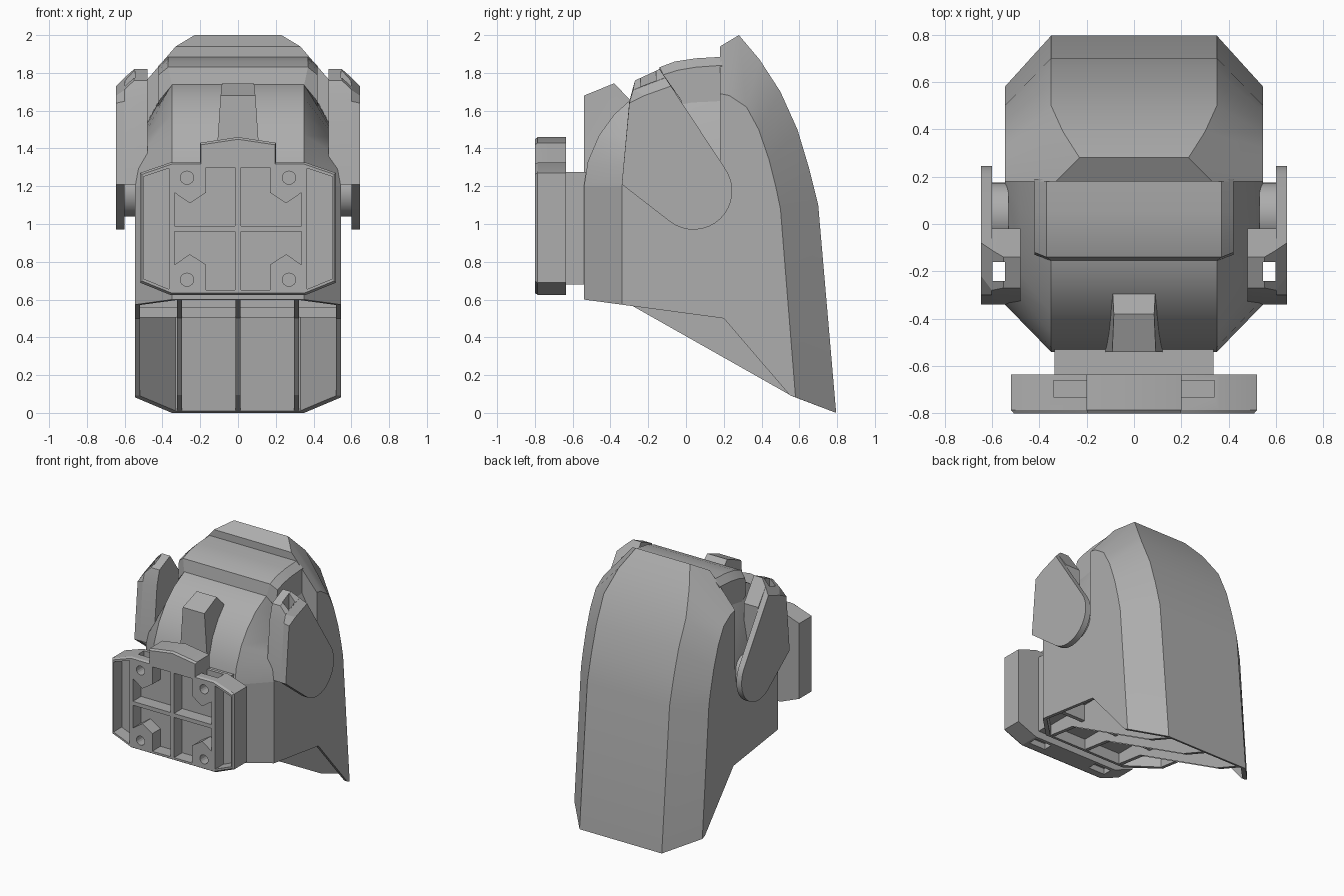
import bpy
import bmesh
from math import sin, cos, radians

default_cube = bpy.data.objects.get("Cube")
if default_cube:
    bpy.data.objects.remove(default_cube, do_unlink=True)

grey = bpy.data.materials.new("plain_grey")
grey.use_nodes = True
grey.diffuse_color = (.42, .42, .42, 1)
grey.node_tree.nodes["Principled BSDF"].inputs["Base Color"].default_value = grey.diffuse_color


def loft(name, rings):
    """Skin a closed solid through rings of equal point count."""
    bm = bmesh.new()
    loops = [[bm.verts.new(point) for point in ring] for ring in rings]
    count = len(loops[0])
    for first, second in zip(loops, loops[1:]):
        for i in range(count):
            j = (i + 1) % count
            bm.faces.new((first[i], first[j], second[j], second[i]))
    caps = [bm.faces.new(loops[0]), bm.faces.new(loops[-1])]
    bmesh.ops.triangulate(bm, faces=caps)
    bmesh.ops.recalc_face_normals(bm, faces=bm.faces)
    mesh = bpy.data.meshes.new(name)
    bm.to_mesh(mesh)
    bm.free()
    mesh.materials.append(grey)
    obj = bpy.data.objects.new(name, mesh)
    bpy.context.collection.objects.link(obj)
    return obj


def along_x(name, outline, start, end):
    return loft(name, [[(x, y, z) for y, z in outline] for x in (start, end)])


def along_y(name, outline, start, end):
    return loft(name, [[(x, y, z) for x, z in outline] for y in (start, end)])


def box(name, xs, ys, zs):
    outline = [(ys[0], zs[0]), (ys[1], zs[0]), (ys[1], zs[1]), (ys[0], zs[1])]
    return along_x(name, outline, *xs)


def chamfered(name, rows):
    """Rows pair a centre point (x, y, z) with a side point (x, y, z)."""
    centre = [row[0] for row in rows]
    side = [row[1] for row in rows]

    def flip(ring):
        return [(-x, y, z) for x, y, z in ring]
    return loft(name, [flip(side), flip(centre), centre, side])


def cut(target, cutter):
    cutter.hide_render = True
    modifier = target.modifiers.new("cut", 'BOOLEAN')
    modifier.operation = 'DIFFERENCE'
    modifier.solver = 'EXACT'
    modifier.object = cutter
    bpy.context.view_layer.objects.active = target
    bpy.ops.object.modifier_apply(modifier=modifier.name)


def remove(cutter):
    bpy.data.objects.remove(cutter, do_unlink=True)


def circle(a, b, radius, start=0, end=360, steps=24):
    angles = [radians(start + (end - start) * i / steps) for i in range(steps + (end - start < 360))]
    return [(a + radius * cos(t), b + radius * sin(t)) for t in angles]


W, C = .545, .35    # half widths at the side and at the chamfer

# Lower body
lower_body = chamfered("lower_body", [
    ((C, -.54, .6), (W, -.34, .573)), ((C, -.54, 1.2), (W, -.34, 1.2)),
    ((C, .18, 1.2), (W, .18, 1.2)), ((C, .18, .503), (W, .18, .503))])

# Rounded front dome
chamfered("front_dome", [
    ((C, -.54, 1.2), (W, -.34, 1.2)), ((C, -.52, 1.33), (.53, -.33, 1.29)),
    ((C, -.46, 1.47), (.5, -.28, 1.38)), ((C, -.38, 1.58), (.485, -.2, 1.46)),
    ((C, -.28, 1.67), (.48, -.12, 1.5)), ((C, -.15, 1.74), (.48, -.04, 1.52)),
    ((C, 0, 1.77), (.48, .06, 1.535)), ((C, .18, 1.78), (.48, .18, 1.54)),
    ((C, .18, 1.2), (W, .18, 1.2))])

# Tall back shell
back_shell = chamfered("back_shell", [
    ((.33, .18, 1.94), (W, .18, 1.69)), ((.23, .28, 2), (W, .23, 1.68)),
    ((.3, .39, 1.87), (W, .32, 1.62)), ((C, .5, 1.7), (W, .385, 1.5)),
    ((C, .59, 1.5), (W, .44, 1.34)), ((C, .65, 1.3), (W, .475, 1.2)),
    ((C, .7, 1.1), (W, .5, 1.08)), ((C, .795, 0), (W, .58, .082)),
    ((C, .55, .093), (W, .55, .093)), ((C, .2, .5), (W, .2, .5)),
    ((C, .18, .503), (W, .18, .503))])

# Open underside
cavity = chamfered("cavity", [
    ((.33, -.515, .3), (.52, -.325, .3)), ((.33, -.515, .68), (.52, -.325, .68)),
    ((.33, .71, .68), (.52, .515, .68)), ((.33, .775, -.1), (.52, .57, -.1))])
cut(lower_body, cavity)
cut(back_shell, cavity)
remove(cavity)

# Underside ribs
rib = [(-.52, .6), (-.52, .7), (.72, .7), (.775, .01), (.55, .095), (.2, .502)]
for label, x in (("right", -.31), ("middle", 0), ("left", .31)):
    along_x(label + "_rib", rib, x - .014, x + .014)
box("front_cross_rib", (-.53, .53), (-.18, -.15), (.555, .7))
box("rear_cross_rib", (-.53, .53), (.18, .21), (.505, .7))

# Visor band on top
chamfered("visor_band", [
    ((.35, -.155, 1.735), (.42, -.13, 1.65)), ((.37, -.14, 1.83), (.42, -.12, 1.79)),
    ((.37, -.06, 1.86), (.42, -.04, 1.815)), ((.37, .05, 1.877), (.42, .05, 1.83)),
    ((.37, .19, 1.885), (.42, .19, 1.84)), ((.37, .19, 1.5), (.42, .19, 1.5))])

# Front crest
chamfered("front_crest", [
    ((.08, -.54, 1.2), (.125, -.54, 1.2)), ((.08, -.54, 1.68), (.092, -.54, 1.68)),
    ((.08, -.38, 1.745), (.085, -.38, 1.745)), ((.08, -.29, 1.65), (.09, -.29, 1.65)),
    ((.08, -.29, 1.2), (.125, -.29, 1.2))])

# Ear pods
lower_edge = [(-.34, 1.21)] + circle(.04, 1.175, .205, -128, 36, 16)
high = lower_edge + [(-.14, 1.82), (-.27, 1.76), (-.3, 1.65)]
middle = lower_edge + [(-.11, 1.775), (-.28, 1.71), (-.3, 1.65)]
low = lower_edge + [(-.08, 1.73), (-.22, 1.68), (-.3, 1.64)]
inner_high = [(-.34, 1.21), (-.1, 1.21), (-.02, 1.35), (-.02, 1.65),
              (-.14, 1.82), (-.27, 1.76), (-.3, 1.65)]
inner_middle = inner_high[:4] + middle[-3:]
for label, s in (("left", 1), ("right", -1)):
    plate = loft(label + "_ear_plate", [
        [(s * x, y, z) for y, z in ring] for x, ring in ((.6, middle), (.645, low))])
    block = loft(label + "_ear_block", [
        [(s * x, y, z) for y, z in ring]
        for x, ring in ((.48, inner_high), (.55, inner_high), (.601, inner_middle))])
    slot = box("slot", (s * .545, s * .598), (-.24, -.16), (.9, 2))
    cut(block, slot)
    remove(slot)
    along_x(label + "_ear_hub", circle(.04, 1.175, .135), s * .53, s * .605)

# Front mouth block and its neck
box("mouth_neck", (-.335, .335), (-.64, -.53), (.68, 1.275))
half = [(.2, 1.43), (.2, 1.325), (.36, 1.325), (.52, 1.27), (.52, .69), (.36, .625)]
outline = [(0, 1.46)] + half + [(-x, z) for x, z in reversed(half)]
mouth = loft("mouth_block", [
    [(x * k, y, 1 + (z - 1) * k) for x, z in outline]
    for y, k in ((-.635, 1), (-.785, 1), (-.8, .975))])

# Mouth pockets, screw holes and edge slots
MID = .975
pocket = [(.015, .015), (.335, .015), (.335, .19), (.255, .135), (.17, .19), (.17, .325), (.015, .325)]
side_pocket = [(.365, .32), (.5, .275), (.5, -.265), (.365, -.32)]
for s in (1, -1):
    shapes = [[(s * x, MID + z) for x, z in side_pocket]]
    for up in (1, -1):
        shapes.append([(s * x, MID + up * z) for x, z in pocket])
        shapes.append(circle(s * .27, MID + up * .27, .035, steps=16))
    for shape in shapes:
        cutter = along_y("cutter", shape, -.9, -.7)
        cut(mouth, cutter)
        remove(cutter)
    for zs in ((1.28, 1.5), (.5, .67)):
        cutter = box("cutter", (s * .2, s * .34), (-.73, -.66), zs)
        cut(mouth, cutter)
        remove(cutter)

# Smooth the curved faces, keep edges sharp
for obj in bpy.context.scene.objects:
    obj.select_set(obj.type == 'MESH')
bpy.context.view_layer.objects.active = mouth
bpy.ops.object.shade_smooth_by_angle(angle=radians(20))
